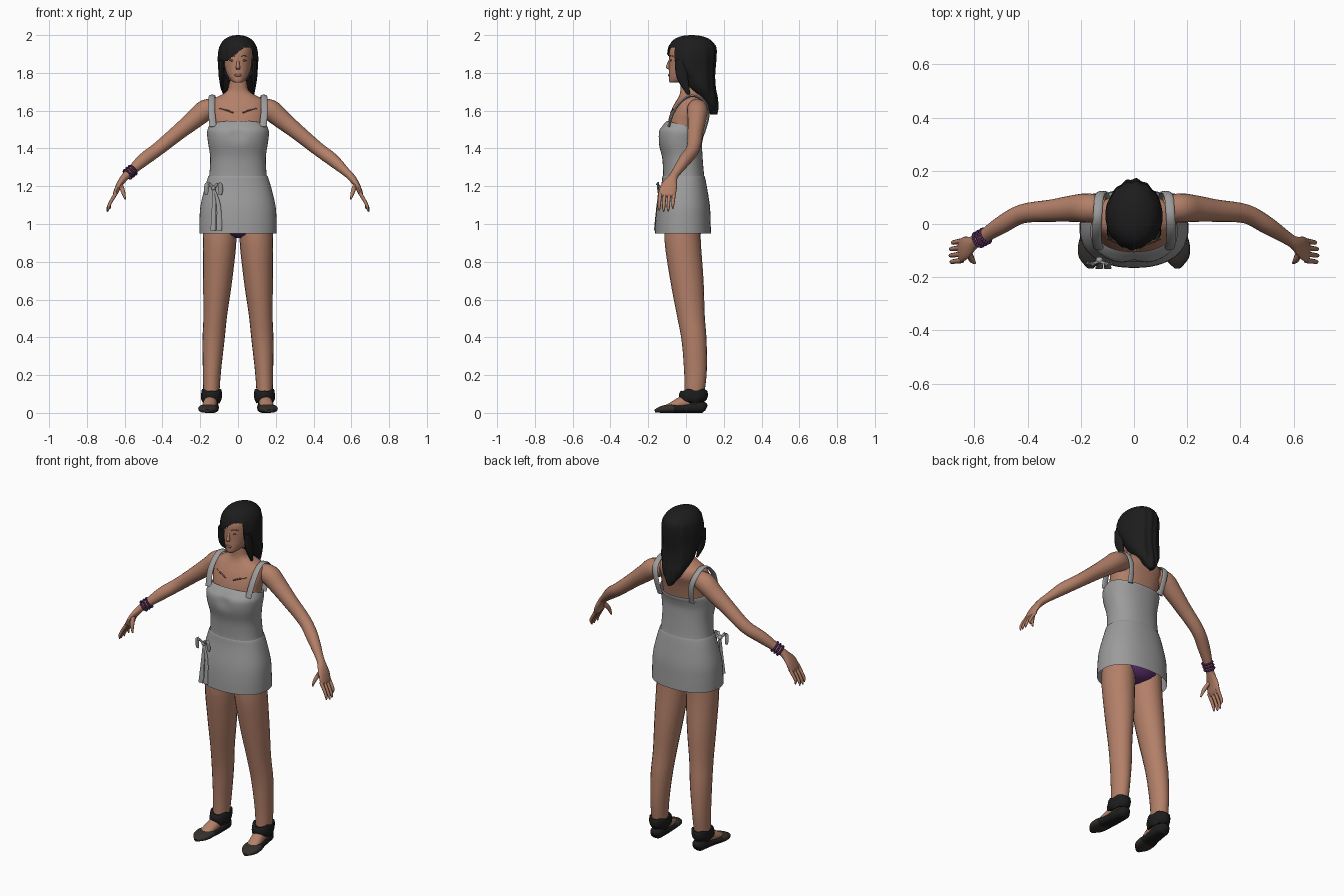
import bpy, bmesh, math
from mathutils import Vector

if "Cube" in bpy.data.objects:
    bpy.data.objects.remove(bpy.data.objects["Cube"])


def material(name, r, g, b):
    m = bpy.data.materials.new(name)
    m.use_nodes = True
    m.diffuse_color = (r, g, b, 1)
    shader = next(n for n in m.node_tree.nodes if n.type == "BSDF_PRINCIPLED")
    shader.inputs["Base Color"].default_value = (r, g, b, 1)
    shader.inputs["Roughness"].default_value = .8
    return m


skin = material("skin", .45, .215, .14)
cloth = material("grey cloth", .33, .33, .335)
black = material("black hair and straps", .012, .012, .013)
leather = material("dark brown leather", .035, .03, .025)
purple = material("purple", .1, .025, .14)
shade = material("brown detail", .17, .075, .05)
lip = material("lip", .3, .12, .09)

X, Y, Z = Vector((1, 0, 0)), Vector((0, 1, 0)), Vector((0, 0, 1))


def spline(rows, steps):
    """Smooth interpolation through rows of numbers."""
    out, last = [], len(rows) - 1
    for i in range(last):
        a, b, c, d = (rows[min(max(i + k, 0), last)] for k in (-1, 0, 1, 2))
        for s in range(steps):
            t = s / steps
            out.append([q + t / 2 * (r - p + t * (2 * p - 5 * q + 4 * r - w + t * (3 * (q - r) + w - p)))
                        for p, q, r, w in zip(a, b, c, d)])
    out.append(list(rows[last]))
    return out


def finish(name, bm, *mats):
    bmesh.ops.recalc_face_normals(bm, faces=bm.faces)
    mesh = bpy.data.meshes.new(name)
    bm.to_mesh(mesh)
    bm.free()
    for m in mats:
        mesh.materials.append(m)
    ob = bpy.data.objects.new(name, mesh)
    bpy.context.collection.objects.link(ob)
    bpy.ops.object.select_all(action="DESELECT")
    ob.select_set(True)
    bpy.context.view_layer.objects.active = ob
    bpy.ops.object.shade_smooth_by_angle(angle=math.radians(50))
    return ob


def sweep(rows, ref=Y, flat=False, n=20, steps=4, power=1, side=1, caps=True):
    """Elliptical sections along rows of (x, y, z, radius across, radius along ref)."""
    bm = bmesh.new()
    rows = [(side * r[0], *r[1:]) for r in rows]
    pts = spline(rows, steps)
    rings = []
    for i, row in enumerate(pts):
        here = Vector(row[:3])
        ahead, behind = pts[min(i + 1, len(pts) - 1)], pts[max(i - 1, 0)]
        along = Z if flat else (Vector(ahead[:3]) - Vector(behind[:3])).normalized()
        u = along.cross(ref).normalized()
        v = u.cross(along)
        ring = []
        for k in range(n):
            a = math.tau * k / n
            c, s = (math.copysign(abs(f) ** power, f) for f in (math.cos(a), math.sin(a)))
            ring.append(bm.verts.new(here + u * c * max(row[3], .001) + v * s * max(row[4], .001)))
        rings.append(ring)
    for a, b in zip(rings, rings[1:]):
        for k in range(n):
            j = (k + 1) % n
            bm.faces.new((a[k], a[j], b[j], b[k]))
    if caps:
        bm.faces.new(rings[0])
        bm.faces.new(rings[-1])
    return bm


def body(rows):
    """Turn (z, half width, front y, back y) into sweep rows."""
    return [(0, (f + b) / 2, z, w, (b - f) / 2) for z, w, f, b in rows]


def bead(name, place, size, mat):
    bm = bmesh.new()
    bmesh.ops.create_uvsphere(bm, u_segments=12, v_segments=8, radius=1)
    bmesh.ops.scale(bm, vec=size, verts=bm.verts)
    bmesh.ops.translate(bm, vec=place, verts=bm.verts)
    finish(name, bm, mat)


# Torso and neck
torso = body([(1.3, .12, -.1, .07), (1.45, .14, -.11, .075), (1.54, .145, -.095, .09),
              (1.58, .15, -.085, .1), (1.62, .15, -.07, .112), (1.655, .14, -.05, .105),
              (1.678, .1, -.037, .09), (1.705, .058, -.03, .07), (1.75, .048, -.03, .065),
              (1.82, .048, -.03, .07)])
finish("torso", sweep(torso, flat=True, n=40, power=.85), skin)
pelvis = body([(.925, .03, -.05, .03), (.95, .12, -.1, .08), (1.02, .17, -.12, .1), (1.2, .14, -.1, .08)])
finish("briefs", sweep(pelvis, flat=True), purple)

# Dress: one shell, shaped at the bust and lowered at the back
rows = body([(.95, .205, -.165, .132), (1.02, .204, -.162, .13), (1.1, .198, -.153, .126),
             (1.2, .174, -.132, .11), (1.25, .158, -.125, .1), (1.258, .152, -.121, .096),
             (1.35, .147, -.126, .088), (1.43, .158, -.146, .085), (1.49, .164, -.148, .092),
             (1.52, .16, -.128, .098), (1.545, .152, -.104, .1)])
bm = sweep(rows, flat=True, n=48, power=.88, caps=False)
for v in bm.verts:
    x, y, z = v.co
    if y < -.03:
        v.co.y += .014 * math.exp(-(x / .035) ** 2 - ((z - 1.48) / .04) ** 2)
    v.co.z -= max(0, z - 1.4) * .35 * max(0, y + .1) / .2
finish("dress", bm, cloth)

# Head with simple features
head = body([(1.748, .018, -.085, -.04), (1.76, .036, -.09, 0), (1.79, .057, -.091, .06),
             (1.83, .07, -.09, .1), (1.88, .076, -.09, .12), (1.93, .074, -.083, .12), (1.975, .045, -.04, .09)])
finish("head", sweep(head, flat=True, n=32), skin)
nose = [(0, -.083, 1.872, .007, .006), (0, -.092, 1.845, .008, .01), (0, -.095, 1.828, .012, .012),
        (0, -.088, 1.818, .009, .005)]
finish("nose", sweep(nose, flat=True, n=12), skin)
bead("lips", (0, -.088, 1.788), (.02, .007, .008), lip)
for s, label in ((1, "left"), (-1, "right")):
    bead(label + "_eye", (s * .031, -.08, 1.866), (.014, .004, .005), shade)
    brow = [(.014, -.086, 1.886, .003, .003), (.032, -.081, 1.892, .003, .003), (.05, -.067, 1.886, .002, .003)]
    finish(label + "_eyebrow", sweep(brow, ref=Z, n=6, side=s), shade)

# Hair: long shell with a side-swept opening for the face
hair = body([(1.58, .012, .13, .165), (1.62, .042, .1, .17), (1.67, .07, .06, .166), (1.72, .092, .01, .156),
             (1.78, .101, -.035, .152), (1.84, .106, -.085, .156), (1.89, .107, -.097, .16),
             (1.94, .098, -.09, .157), (1.975, .074, -.066, .13), (1.994, .04, -.025, .085), (2, .008, .02, .04)])
bm = sweep(hair, flat=True, n=72, steps=7)
opening = []
for f in bm.faces:
    c = f.calc_center_median()
    fringe = 1.935 - .75 * max(0, .035 - c.x)
    if c.y < -.015 and -.088 < c.x < .074 and c.z < fringe:
        opening.append(f)
bmesh.ops.delete(bm, geom=opening, context="FACES")
for v in bm.verts:
    # Strand grooves
    if v.co.z < 1.95:
        v.co.y += .003 * math.sin(v.co.x * 160)
finish("hair", bm, black)
for s, low in ((1, 1.685), (-1, 1.715)):
    lock = [(.085, -.03, 1.87, .014, .03), (.088, -.02, 1.78, .014, .03), (.082, .015, low, .004, .008)]
    finish("hair_lock", sweep(lock, n=12, side=s), black)

for s, label in ((1, "left"), (-1, "right")):
    # Arm and hand
    arm = [(.11, .055, 1.615, .045, .045), (.17, .06, 1.603, .056, .055), (.23, .058, 1.555, .05, .05),
           (.31, .05, 1.49, .042, .042), (.42, .038, 1.4, .036, .036), (.5, -.005, 1.34, .034, .033),
           (.575, -.053, 1.272, .022, .024), (.602, -.07, 1.245, .02, .025),
           (.63, -.088, 1.205, .016, .042), (.65, -.1, 1.16, .012, .045), (.655, -.102, 1.145, .006, .04)]
    finish(label + "_arm", sweep(arm, side=s), skin)
    for k in range(4):
        y = -.136 + k * .024
        reach = (.006, 0, .002, .016)[k]
        finger = [(.645, y, 1.165, .01, .011), (.672, y - .004, 1.12, .009, .009),
                  (.688 - reach / 2, y - .006, 1.085 + reach, .008, .008),
                  (.692 - reach, y - .006, 1.065 + reach, .003, .003)]
        finish(label + "_finger", sweep(finger, n=8, side=s), skin)
    thumb = [(.622, -.105, 1.21, .012, .016), (.608, -.135, 1.17, .011, .012), (.597, -.146, 1.13, .004, .004)]
    finish(label + "_thumb", sweep(thumb, n=8, side=s), skin)

    # Leg
    leg = [(.095, -.01, 1.08, .08, .09), (.097, -.018, .92, .089, .096), (.108, .005, .7, .077, .088),
           (.12, .025, .52, .063, .074), (.13, .043, .38, .058, .066), (.138, .05, .22, .048, .06),
           (.141, .045, .1, .042, .052), (.141, .04, .05, .036, .05)]
    finish(label + "_leg", sweep(leg, flat=True, side=s), skin)

    # Foot, shoe with a lighter toe, ankle cuff
    foot = [(.141, .06, .06, .035, .034), (.146, -.01, .055, .036, .036), (.154, -.07, .036, .024, .036),
            (.158, -.11, .025, .012, .03)]
    finish(label + "_foot", sweep(foot, ref=X, side=s), skin)
    shoe = [(.138, .107, .024, .015, .012), (.139, .09, .03, .03, .034), (.142, .04, .028, .028, .041),
            (.149, -.03, .022, .022, .045), (.158, -.085, .023, .023, .052), (.162, -.13, .018, .018, .044),
            (.164, -.165, .01, .008, .012)]
    bm = sweep(shoe, ref=X, side=s, power=.8)
    for f in bm.faces:
        f.material_index = int(f.calc_center_median().y < -.065)
    finish(label + "_shoe", bm, black, leather)
    cuff = [(.141, .035, .055, .044, .062), (.141, .038, .075, .054, .072), (.14, .04, .1, .055, .076),
            (.14, .043, .122, .052, .068), (.14, .045, .115, .04, .055)]
    bm = sweep(cuff, flat=True, side=s, n=24)
    for v in bm.verts:
        v.co.z += .006 * math.sin(v.co.y * 90)
    finish(label + "_ankle_cuff", bm, black)

    # Shoulder strap and collarbone
    strap = [(.132, -.092, 1.515, .006, .019), (.14, -.062, 1.6, .006, .018), (.139, -.01, 1.662, .006, .017),
             (.136, .045, 1.678, .006, .017), (.13, .105, 1.64, .006, .017), (.115, .118, 1.57, .006, .017),
             (.105, .094, 1.48, .006, .017)]
    finish(label + "_strap", sweep(strap, ref=X, n=12, side=s), cloth)
    bone = [(.025, -.08, 1.588, .004, .004), (.06, -.071, 1.602, .005, .004), (.1, -.055, 1.612, .003, .003)]
    finish(label + "_collarbone", sweep(bone, ref=Z, n=8, side=s), shade)

# Bow at the right hip
bead("bow_knot", (-.13, -.137, 1.19), (.014, .014, .014), cloth)
for s in (1, -1):
    x = -.13 + s * .03
    loop = [(-.13, -.14, 1.19, .004, .006), (x, -.15, 1.215, .005, .012), (x + s * .008, -.147, 1.18, .005, .012),
            (x + s * .006, -.145, 1.155, .003, .008)]
    finish("bow_loop", sweep(loop, ref=X, n=8), cloth)
    end = -.115 + s * .012
    tail = [(-.13, -.14, 1.19, .004, .006), (end, -.152, 1.1, .004, .011), (end + s * .004, -.166, .965, .004, .015)]
    finish("bow_tail", sweep(tail, ref=X, n=8), cloth)

# Bracelet on the right wrist
for k in range(3):
    place = Vector((-.558 - k * .013, -.045 - k * .007, 1.285 - k * .011))
    bm = bmesh.new()
    for i in range(18):
        a = math.tau * i / 18
        around = Vector((0, math.cos(a), math.sin(a))) * .028
        bmesh.ops.create_icosphere(bm, subdivisions=1, radius=.007)
        bmesh.ops.translate(bm, vec=around, verts=bm.verts[-12:])
    turn = X.rotation_difference(Vector((-.075, -.045, -.065))).to_matrix()
    bmesh.ops.rotate(bm, matrix=turn, verts=bm.verts)
    bmesh.ops.translate(bm, vec=place, verts=bm.verts)
    finish("bracelet", bm, purple)
